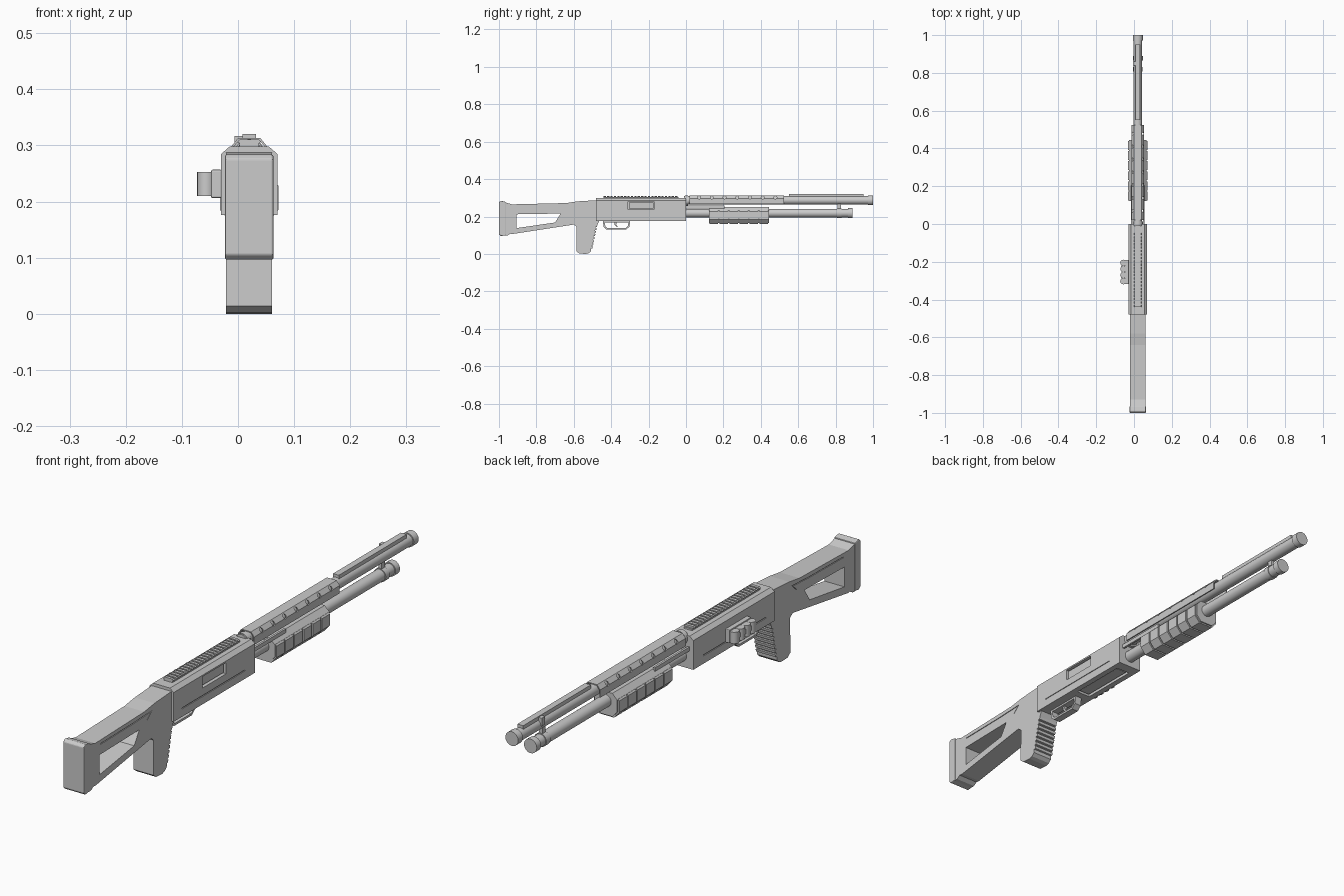
import bpy, bmesh, math
from mathutils import Matrix

CX = 0.02  # centre plane of the gun


def finish(bm, name):
    bmesh.ops.recalc_face_normals(bm, faces=bm.faces[:])
    me = bpy.data.meshes.new(name)
    bm.to_mesh(me)
    bm.free()
    ob = bpy.data.objects.new(name, me)
    bpy.context.collection.objects.link(ob)
    return ob


def loft(name, start, end):
    bm = bmesh.new()
    a = [bm.verts.new(p) for p in start]
    b = [bm.verts.new(p) for p in end]
    bm.faces.new(a)
    bm.faces.new(b[::-1])
    n = len(a)
    for i in range(n):
        bm.faces.new((a[i], b[i], b[(i + 1) % n], a[(i + 1) % n]))
    return finish(bm, name)


def side(name, pts, x0, x1):
    """Profile in (y, z), extruded across x."""
    return loft(name, [(x0, y, z) for y, z in pts], [(x1, y, z) for y, z in pts])


def section(name, pts, y0, y1):
    """Cross-section in (x offset, z), extruded along y."""
    return loft(name, [(CX + x, y0, z) for x, z in pts], [(CX + x, y1, z) for x, z in pts])


def box(name, x0, x1, y0, y1, z0, z1):
    return side(name, [(y0, z0), (y1, z0), (y1, z1), (y0, z1)], x0, x1)


def cyl(name, loc, r, depth, axis='Y', n=24):
    bm = bmesh.new()
    bmesh.ops.create_cone(bm, cap_ends=True, segments=n, radius1=r, radius2=r, depth=depth)
    rot = {'X': Matrix.Rotation(math.pi / 2, 4, 'Y'),
           'Y': Matrix.Rotation(math.pi / 2, 4, 'X'), 'Z': Matrix()}[axis]
    bm.transform(Matrix.Translation(loc) @ rot)
    ob = finish(bm, name)
    smooth(ob)
    return ob


def smooth(ob):
    bpy.ops.object.select_all(action='DESELECT')
    ob.select_set(True)
    bpy.context.view_layer.objects.active = ob
    bpy.ops.object.shade_smooth_by_angle(angle=math.radians(35))


def tube(name, z, r, y0, y1):
    return cyl(name, (CX, (y0 + y1) / 2, z), r, y1 - y0)


def cut(ob, *cutters):
    for c in cutters:
        m = ob.modifiers.new("cut", 'BOOLEAN')
        m.operation, m.solver, m.object = 'DIFFERENCE', 'EXACT', c
        bpy.context.view_layer.objects.active = ob
        bpy.ops.object.modifier_apply(modifier=m.name)
        bpy.data.objects.remove(c)


def bevel(ob, w, seg=2):
    m = ob.modifiers.new("bevel", 'BEVEL')
    m.width, m.segments, m.limit_method = w, seg, 'ANGLE'


# Stock and grip in one profile, with finger ridges down the grip front
prof = [(-0.965, 0.275), (-0.93, 0.265), (-0.64, 0.272), (-0.58, 0.281), (-0.48, 0.287), (-0.465, 0.175)]
for i in range(8):
    z = 0.155 - i * 0.0165
    y = -0.474 - (0.155 - z) * 0.21
    prof += [(y, z), (y - 0.002, z - 0.010), (y - 0.009, z - 0.011), (y - 0.009, z - 0.0155)]
prof += [(-0.508, 0.015), (-0.52, 0.004), (-0.535, 0.0), (-0.57, 0.002), (-0.586, 0.014), (-0.585, 0.145),
         (-0.60, 0.157), (-0.925, 0.107), (-0.94, 0.108), (-0.955, 0.098), (-0.97, 0.098)]
stock = side("stock_and_grip", prof, CX - 0.041, CX + 0.041)
hole = side("hole", [(-0.905, 0.212), (-0.67, 0.216), (-0.70, 0.168), (-0.905, 0.138)], -0.1, 0.15)
groove = [(-0.90, 0.249), (-0.70, 0.252), (-0.60, 0.257), (-0.625, 0.235), (-0.622, 0.235),
          (-0.595, 0.26), (-0.70, 0.255), (-0.90, 0.252)]
cut(stock, hole, side("groove", groove, CX + 0.038, 0.1), side("groove", groove, -0.1, CX - 0.038))

# Butt pad
pad = side("butt_pad", [(-1, 0.105), (-0.99, 0.096), (-0.965, 0.099), (-0.965, 0.279), (-0.99, 0.284), (-1, 0.276)],
           CX - 0.043, CX + 0.043)
bevel(pad, 0.003)

# Receiver with ejection port, loading port and side grooves
w = 0.05
receiver = section("receiver", [(-w, 0.176), (w, 0.176), (w, 0.285), (0.035, 0.298), (-0.035, 0.298), (-w, 0.285)],
                   -0.48, 0.0)
cut(receiver,
    box("port", CX + 0.032, 0.1, -0.31, -0.17, 0.237, 0.279),
    box("port", CX - 0.028, CX + 0.028, -0.27, -0.04, 0.15, 0.19),
    box("line", CX + 0.047, 0.1, -0.43, -0.06, 0.205, 0.209),
    box("line", -0.1, CX - 0.047, -0.43, -0.06, 0.205, 0.209))
box("bolt", CX + 0.02, CX + 0.043, -0.305, -0.175, 0.242, 0.274)
box("shell_lifter", CX - 0.022, CX + 0.022, -0.265, -0.05, 0.181, 0.195)

# Top rail with teeth
box("top_rail", CX - 0.017, CX + 0.017, -0.44, -0.04, 0.297, 0.304)
for i in range(22):
    y = -0.44 + i * 0.4 / 22
    section("rail_tooth", [(-0.016, 0.303), (-0.021, 0.306), (-0.017, 0.311), (0.017, 0.311), (0.021, 0.306),
                           (0.016, 0.303)], y, y + 0.0115)

# Trigger guard and trigger
guard = side("trigger_guard", [(-0.445, 0.178), (-0.44, 0.143), (-0.425, 0.13), (-0.32, 0.13), (-0.302, 0.146),
                               (-0.298, 0.178)], CX - 0.014, CX + 0.014)
cut(guard, side("hole", [(-0.434, 0.169), (-0.431, 0.147), (-0.421, 0.138), (-0.324, 0.138), (-0.31, 0.15),
                         (-0.308, 0.169)], -0.1, 0.15))
side("trigger", [(-0.385, 0.178), (-0.382, 0.155), (-0.37, 0.143), (-0.365, 0.146), (-0.373, 0.158), (-0.372, 0.178)],
     CX - 0.005, CX + 0.005)

# Shell carrier on the left side
bevel(box("carrier_plate", -0.048, CX - 0.049, -0.318, -0.19, 0.206, 0.257), 0.003)
for i in range(4):
    y = -0.303 + i * 0.0325
    cyl("spare_shell", (-0.0565, y, 0.231), 0.0165, 0.043, 'Z', 16)
box("carrier_band", -0.067, -0.046, -0.315, -0.193, 0.222, 0.240)

# Barrel, magazine tube and their end rings
tube("barrel", 0.287, 0.0225, -0.01, 0.99)
tube("barrel_collar", 0.285, 0.0265, -0.005, 0.012)
tube("muzzle_ring", 0.287, 0.0265, 0.972, 1.0)
tube("magazine_tube", 0.218, 0.0225, -0.01, 0.885)
tube("magazine_cap", 0.218, 0.0265, 0.865, 0.89)
tube("clamp_ring", 0.218, 0.0255, 0.808, 0.832)
box("clamp_post", CX - 0.007, CX + 0.007, 0.81, 0.83, 0.235, 0.27)

# Sight rib and sight post
box("sight_rib", CX - 0.012, CX + 0.012, 0.55, 0.95, 0.306, 0.32)
box("rib_clip", CX - 0.026, CX - 0.008, 0.84, 0.86, 0.287, 0.317)

# Vented heat shield
shield = section("heat_shield", [(-0.033, 0.268), (-0.033, 0.297), (-0.02, 0.313), (0.02, 0.313), (0.033, 0.297),
                                 (0.033, 0.268), (0.029, 0.268), (0.029, 0.296), (0.018, 0.3095), (-0.018, 0.3095),
                                 (-0.029, 0.296), (-0.029, 0.268)], 0.02, 0.525)
cut(shield, *[cyl("vent", (CX, 0.07 + i * 0.068, 0.302), 0.008, 0.2, 'X', 12) for i in range(7)])

# Pump fore-end with raised ribs, and its two action bars
core = [(-0.027, 0.165), (0.027, 0.165), (0.047, 0.187), (0.047, 0.232), (0.027, 0.252), (-0.027, 0.252),
        (-0.047, 0.232), (-0.047, 0.187)]
rib = [(-0.03, 0.16), (0.03, 0.16), (0.052, 0.185), (0.052, 0.228), (0.047, 0.233), (-0.047, 0.233),
       (-0.052, 0.228), (-0.052, 0.185)]
section("pump", core, 0.122, 0.445)
for i in range(6):
    y = 0.125 + i * 0.0535
    section("pump_rib", rib, y, y + 0.047)
for s in (-1, 1):
    x = CX + s * 0.031
    box("action_bar", x - 0.004, x + 0.004, -0.005, 0.205, 0.243, 0.258)
